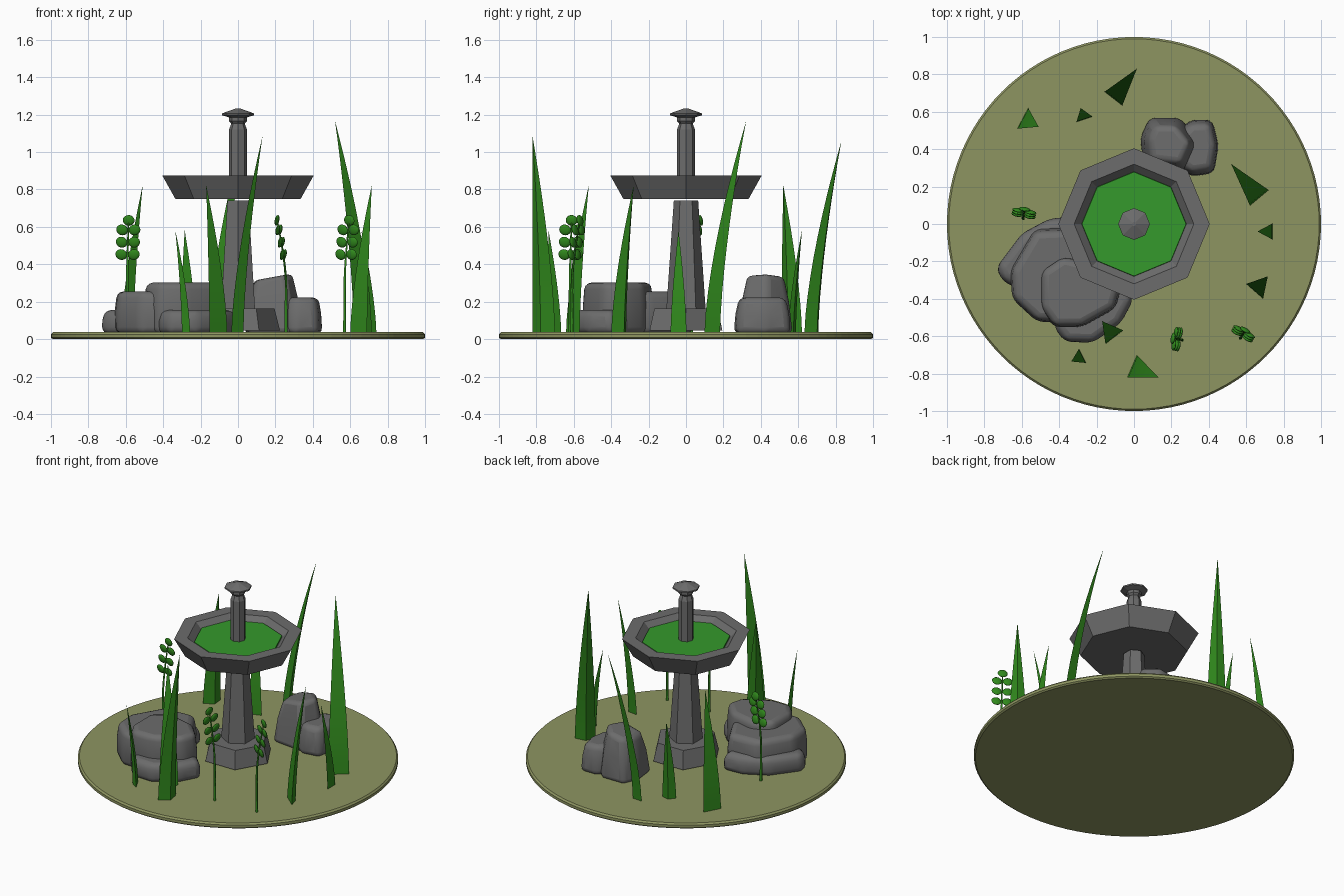
import bpy, bmesh, math
from mathutils import Vector, Matrix

if "Cube" in bpy.data.objects:
    bpy.data.objects.remove(bpy.data.objects["Cube"])


def material(name, rgb):
    m = bpy.data.materials.new(name)
    m.diffuse_color = (*rgb, 1)
    m.use_nodes = True
    m.node_tree.nodes["Principled BSDF"].inputs["Base Color"].default_value = m.diffuse_color
    return m


GROUND = material("olive_ground", (0.27, 0.30, 0.12))
WATER = material("green_water", (0.035, 0.32, 0.025))
LEAF = material("leaf_green", (0.03, 0.25, 0.012))
STONE = material("stone_grey", (0.15, 0.15, 0.15))


def finish(name, bm, mat, smooth=False):
    bmesh.ops.recalc_face_normals(bm, faces=bm.faces)
    me = bpy.data.meshes.new(name)
    bm.to_mesh(me)
    bm.free()
    me.materials.append(mat)
    for p in me.polygons:
        p.use_smooth = smooth
    if smooth:
        me.set_sharp_from_angle(angle=math.radians(60))
    ob = bpy.data.objects.new(name, me)
    bpy.context.collection.objects.link(ob)
    return ob


def skin(bm, rings):
    """Join equally sized rings of vertices and cap both ends."""
    n = len(rings[0])
    vs = [[bm.verts.new(p) for p in r] for r in rings]
    for a, b in zip(vs, vs[1:]):
        for i in range(n):
            j = (i + 1) % n
            bm.faces.new((a[i], a[j], b[j], b[i]))
    bm.faces.new(vs[0])
    bm.faces.new(vs[-1])


def turned(name, profile, sides, mat, turn=0.0):
    """Faceted solid from a list of (radius, height)."""
    bm = bmesh.new()
    ang = [turn + math.tau * i / sides for i in range(sides)]
    skin(bm, [[(r * math.cos(a), r * math.sin(a), z) for a in ang] for r, z in profile])
    return finish(name, bm, mat)


# Ground disc
turned("ground_disc", [(0.99, 0), (1, 0.008), (1, 0.026), (0.99, 0.037)], 96, GROUND)

# Fountain
turned("fountain_base", [(0.225, 0.045), (0.195, 0.165)], 6, STONE)
turned("fountain_column", [(0.105, 0.16), (0.065, 0.742)], 6, STONE, math.pi / 6)
turned("fountain_basin", [(0.335, 0.75), (0.405, 0.875), (0.32, 0.875), (0.28, 0.835)], 8, STONE)
turned("basin_water", [(0.28, 0.836), (0.278, 0.845)], 8, WATER)
turned("fountain_spout", [(0.048, 0.8), (0.048, 1.12), (0.036, 1.152), (0.047, 1.165),
                          (0.047, 1.185), (0.085, 1.197), (0.085, 1.207), (0.012, 1.233)], 8, STONE)


def rock(name, outline, top, scale, tilt=(0, 0), bevel=0.035):
    """Rounded boulder: outline on the ground, a shoulder, a smaller sloping top."""
    c = sum((Vector(p) for p in outline), Vector((0, 0))) / len(outline)
    bm = bmesh.new()
    for z, s in ((0.03, 1.0), (0.03 + (top - 0.03) * 0.55, 0.5 + scale / 2 + 0.03), (top, scale)):
        for p in outline:
            d = (Vector(p) - c) * s
            lift = d.dot(Vector(tilt)) if z == top else 0
            bm.verts.new((c.x + d.x, c.y + d.y, z + lift))
    hull = bmesh.ops.convex_hull(bm, input=bm.verts)
    junk = [g for g in set(hull["geom_interior"] + hull["geom_unused"])
            if isinstance(g, bmesh.types.BMVert) and g.is_valid]
    bmesh.ops.delete(bm, geom=junk, context='VERTS')
    bmesh.ops.dissolve_limit(bm, angle_limit=0.06, verts=bm.verts, edges=bm.edges)
    ob = finish(name, bm, STONE, True)
    mod = ob.modifiers.new("round", 'BEVEL')
    mod.width = bevel
    mod.segments = 3
    mod.angle_limit = math.radians(15)
    return ob


# Front-left boulder in stepped layers
rock("boulder_front_ledge", [(-0.43, -0.55), (-0.37, -0.63), (-0.22, -0.635), (-0.07, -0.53),
                             (0.0, -0.4), (-0.1, -0.3), (-0.38, -0.3)], 0.155, 0.93)
rock("boulder_left_ledge", [(-0.735, -0.23), (-0.6, -0.05), (-0.45, 0.03), (-0.3, 0.04),
                            (-0.28, -0.25), (-0.6, -0.36), (-0.71, -0.3)], 0.155, 0.93)
rock("boulder_middle", [(-0.65, -0.4), (-0.66, -0.25), (-0.53, -0.03), (-0.3, -0.02), (-0.2, -0.2),
                        (-0.2, -0.45), (-0.35, -0.53), (-0.52, -0.52)], 0.255, 0.95)
rock("boulder_top", [(-0.5, -0.45), (-0.5, -0.25), (-0.38, -0.17), (-0.18, -0.22), (-0.07, -0.34),
                     (-0.1, -0.45), (-0.28, -0.55), (-0.43, -0.55)], 0.302, 0.95)

# Back-right boulder
rock("back_boulder_tall", [(0.05, 0.3), (0.03, 0.46), (0.08, 0.57), (0.25, 0.57), (0.36, 0.43),
                           (0.29, 0.27)], 0.33, 0.66, (0.18, 0), 0.03)
rock("back_boulder_low", [(0.24, 0.3), (0.24, 0.5), (0.3, 0.56), (0.42, 0.56), (0.455, 0.42),
                          (0.43, 0.27), (0.3, 0.25)], 0.222, 0.82)

# Grass blades: base x, base y, tip x, tip y, tip height, width
BLADES = [(-0.01, -0.76, 0.13, -0.82, 1.08, 0.13), (-0.11, 0.67, 0.015, 0.83, 1.055, 0.12),
          (0.67, 0.14, 0.52, 0.32, 1.16, 0.13), (0.74, -0.04, 0.66, -0.04, 0.58, 0.085),
          (0.645, -0.36, 0.715, -0.28, 0.82, 0.12), (-0.105, -0.605, -0.17, -0.52, 0.82, 0.12),
          (-0.275, -0.705, -0.335, -0.735, 0.58, 0.085), (-0.595, 0.565, -0.51, 0.52, 0.82, 0.125),
          (-0.265, 0.56, -0.285, 0.62, 0.58, 0.09)]
for k, (bx, by, tx, ty, h, w) in enumerate(BLADES):
    base, lean = Vector((bx, by, 0.03)), Vector((tx - bx, ty - by, 0))
    out = lean.normalized()
    side = Vector((-out.y, out.x, 0))
    rings = []
    for i in range(11):
        t = i / 10
        c = base + lean * t ** 1.5 + Vector((0, 0, (h - 0.03) * t))
        r = w / 2 * max(1 - t ** 1.5, 0.01)
        rings.append([c + side * r, c - side * r, c + out * r * 0.65])
    bm = bmesh.new()
    skin(bm, rings)
    finish(f"grass_blade_{k + 1}", bm, LEAF, True)


# Leafy sprigs: thin bent stem with leaf pairs and one leaf at the tip
def sprig(name, x, y, angle):
    u = Vector((math.cos(angle), math.sin(angle), 0))
    v = Vector((-u.y, u.x, 0))

    def path(z):
        return Vector((x, y, z)) + v * 0.055 * max(0, (z - 0.3) / 0.36) ** 1.5

    bm = bmesh.new()
    rings = []
    for i in range(9):
        z = 0.03 + 0.59 * i / 8
        r = 0.009 - 0.005 * i / 8
        rings.append([path(z) + (u * math.cos(a) + v * math.sin(a)) * r
                      for a in (math.tau * j / 6 for j in range(6))])
    skin(bm, rings)
    leaves = [(s * 0.034, z, -s * 0.35) for z in (0.452, 0.518, 0.584) for s in (-1, 1)]
    for off, z, roll in leaves + [(0, 0.635, 0)]:
        frame = Matrix((u, v, (0, 0, 1))).transposed().to_4x4()
        size = Matrix.Diagonal((0.032, 0.011, 0.029, 1))
        mat = (Matrix.Translation(path(z) + u * off) @ frame @ Matrix.Rotation(0.2, 4, 'X')
               @ Matrix.Rotation(roll, 4, 'Y') @ size)
        bmesh.ops.create_uvsphere(bm, u_segments=12, v_segments=8, radius=1, matrix=mat)
    finish(name, bm, LEAF, True)


sprig("sprig_left", -0.593, 0.03, math.radians(-10))
sprig("sprig_front", 0.257, -0.62, math.radians(80))
sprig("sprig_right", 0.57, -0.61, math.radians(-30))
